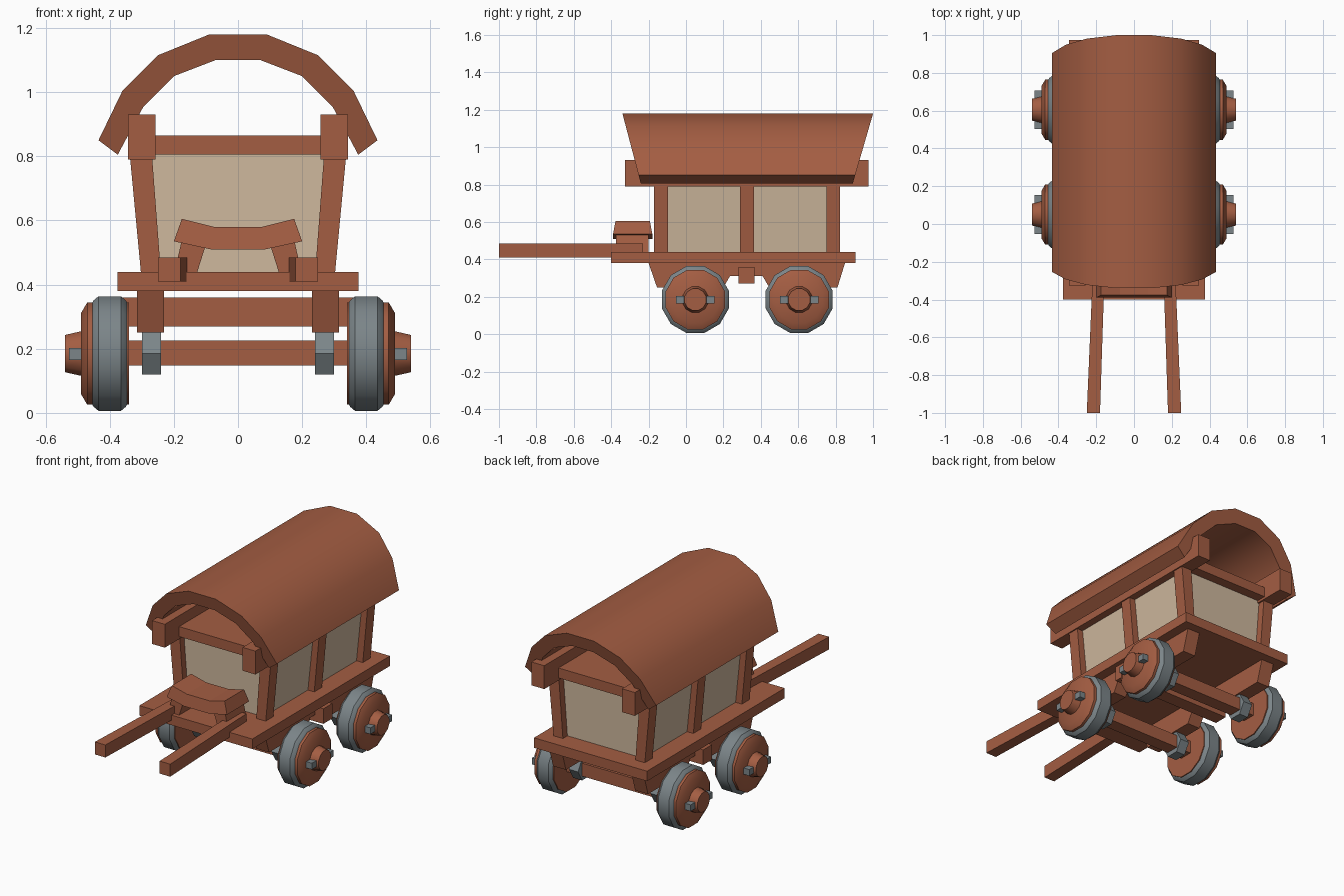
import bpy, bmesh, math

cube = bpy.data.objects.get("Cube")
if cube:
    bpy.data.objects.remove(cube, do_unlink=True)


def material(name, rgb):
    m = bpy.data.materials.new(name)
    m.use_nodes = True
    m.diffuse_color = (*rgb, 1)
    m.node_tree.nodes["Principled BSDF"].inputs["Base Color"].default_value = (*rgb, 1)
    return m


WOOD = material("red_brown_wood", (0.37, 0.11, 0.055))
CREAM = material("cream_panel", (0.62, 0.48, 0.34))
METAL = material("grey_metal", (0.2, 0.235, 0.25))


def finish(name, bm, mat, smooth=None):
    bmesh.ops.recalc_face_normals(bm, faces=bm.faces)
    mesh = bpy.data.meshes.new(name)
    bm.to_mesh(mesh)
    bm.free()
    mesh.materials.append(mat)
    obj = bpy.data.objects.new(name, mesh)
    bpy.context.collection.objects.link(obj)
    if smooth:
        bpy.ops.object.select_all(action='DESELECT')
        obj.select_set(True)
        bpy.context.view_layer.objects.active = obj
        bpy.ops.object.shade_smooth_by_angle(angle=math.radians(smooth))
    return obj


def loft(name, rings, mat, smooth=None):
    """Skin closed rings of points and cap both ends."""
    bm = bmesh.new()
    vs = [[bm.verts.new(p) for p in ring] for ring in rings]
    n = len(vs[0])
    for a, b in zip(vs, vs[1:]):
        for i in range(n):
            j = (i + 1) % n
            bm.faces.new((a[i], a[j], b[j], b[i]))
    bm.faces.new(vs[0])
    bm.faces.new(vs[-1])
    return finish(name, bm, mat, smooth)


def prism(name, profile, axis, a, b, mat=WOOD):
    """Extrude a flat profile along an axis from a to b."""
    place = {'x': lambda u, v, t: (t, u, v),
             'y': lambda u, v, t: (u, t, v),
             'z': lambda u, v, t: (u, v, t)}[axis]
    return loft(name, [[place(u, v, t) for u, v in profile] for t in (a, b)], mat)


def box(name, x, y, z, mat=WOOD):
    return prism(name, [(x[0], y[0]), (x[1], y[0]), (x[1], y[1]), (x[0], y[1])], 'z', *z, mat)


def lathe(name, profile, side, cy, cz, mat, sides=12, turn=0.5, smooth=None):
    """Turn (x, radius) steps about an axle; side mirrors it across x."""
    angles = [2 * math.pi * (i + turn) / sides for i in range(sides)]
    rings = [[(side * x, cy + r * math.cos(t), cz + r * math.sin(t)) for t in angles]
             for x, r in profile]
    return loft(name, rings, mat, smooth)


def flip(points, side):
    return [(side * u, v) for u, v in points]


# Barrel roof, longer along the ridge than at the eaves
outer = [(0.435, 0.85), (0.36, 1.005), (0.25, 1.115), (0.09, 1.18)]
inner = [(0.375, 0.805), (0.295, 0.955), (0.2, 1.05), (0.07, 1.1)]
arch = outer + flip(outer[::-1], -1) + flip(inner, -1) + inner[::-1]
front = [(x, -0.24 - 0.263 * (z - 0.8), z) for x, z in arch]
back = [(x, 0.89 + 0.29 * (z - 0.8), z) for x, z in arch]
loft("roof", [front, back], WOOD, 40)

# Cabin
prism("cabin_walls", [(-0.26, 0.43), (0.26, 0.43), (0.3, 0.81), (-0.3, 0.81)],
      'y', -0.13, 0.78, CREAM)
box("ceiling", (-0.3, 0.3), (-0.19, 0.84), (0.805, 0.865))
box("platform", (-0.375, 0.375), (-0.4, 0.905), (0.38, 0.44))
box("cross_beam", (-0.37, 0.37), (0.28, 0.365), (0.27, 0.36))

for side, label in ((1, "left"), (-1, "right")):
    box(f"eave_beam_{label}", (side * 0.258, side * 0.343), (-0.325, 0.975), (0.79, 0.93))
    post = [(0.24, 0.43), (0.302, 0.43), (0.337, 0.8), (0.268, 0.8)]
    for i, y in enumerate((-0.17, 0.29, 0.75)):
        prism(f"post_{label}_{i + 1}", flip(post, side), 'y', y, y + 0.073)

    # Underframe rail with notched lower edge
    rail = [(-0.2, 0.38), (-0.155, 0.25), (0.2, 0.25), (0.235, 0.31),
            (0.41, 0.31), (0.445, 0.25), (0.81, 0.25), (0.85, 0.38)]
    prism(f"under_rail_{label}", rail, 'x', side * 0.23, side * 0.315)

    # Splayed shafts and seat legs
    shaft = [(0.18, -1), (0.25, -1), (0.217, -0.23), (0.155, -0.23)]
    prism(f"shaft_{label}", flip(shaft, side), 'z', 0.41, 0.485)
    leg = [(0.13, 0.43), (0.2, 0.43), (0.175, 0.54), (0.1, 0.525)]
    prism(f"seat_leg_{label}", flip(leg, side), 'y', -0.375, -0.2)

# Curved seat, narrower on top
low = [(0.2, 0.535), (0.085, 0.51)]
high = [(0.175, 0.605), (0.075, 0.58)]
seat = low + flip(low[::-1], -1) + flip(high, -1) + high[::-1]
rings = [[(x, -0.285 + s * (0.105 if (x, z) in low + flip(low, -1) else 0.092), z)
          for x, z in seat] for s in (-1, 1)]
loft("seat", rings, WOOD)

# Axles and wheels
CZ = 0.185
for cy, end in ((0.05, "front"), (0.605, "back")):
    box(f"{end}_axle", (-0.36, 0.36), (cy - 0.04, cy + 0.04), (0.147, 0.225))
    for side, label in ((1, "left"), (-1, "right")):
        tag = f"{end}_{label}"
        lathe(f"axle_collar_{tag}", [(0.24, 0.075), (0.3, 0.075)], side, cy, CZ,
              METAL, sides=6, turn=0)
        lathe(f"wheel_{tag}", [(0.34, 0.165), (0.47, 0.165), (0.49, 0.13)],
              side, cy, CZ, WOOD, smooth=35)
        tyre = [(0.343, 0.16), (0.35, 0.172), (0.365, 0.185), (0.435, 0.185),
                (0.45, 0.172), (0.457, 0.16)]
        lathe(f"tyre_{tag}", tyre, side, cy, CZ, METAL, smooth=35)
        lathe(f"hub_{tag}", [(0.48, 0.074), (0.54, 0.06)], side, cy, CZ, WOOD, smooth=35)
        box(f"hub_pin_{tag}", (side * 0.488, side * 0.527), (cy - 0.103, cy + 0.103),
            (0.165, 0.203), METAL)
